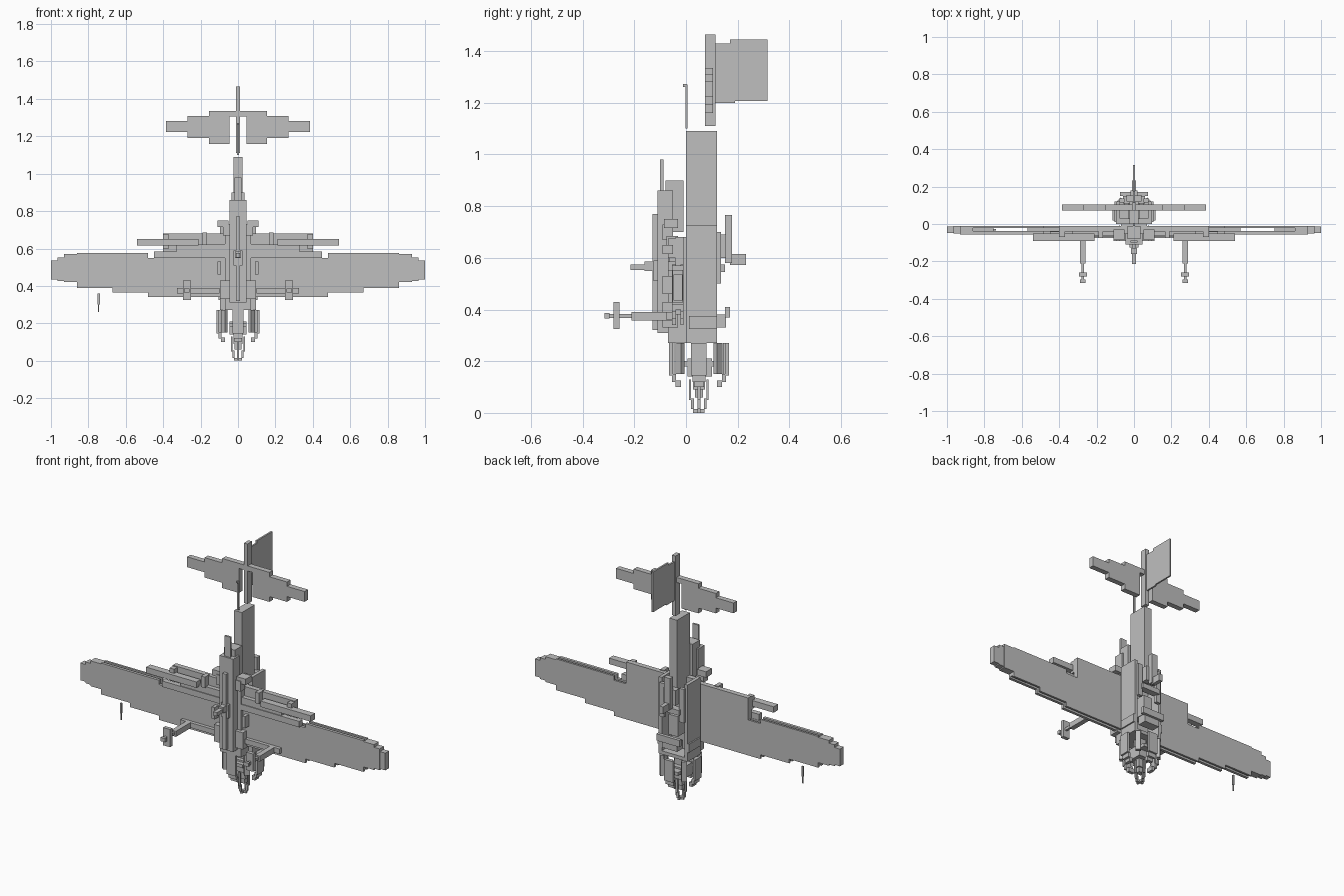
import bpy
import bmesh
from math import cos, sin, tau
from mathutils import Matrix, Vector

cube = bpy.data.objects.get("Cube")
if cube:
    bpy.data.objects.remove(cube, do_unlink=True)

grey = bpy.data.materials.new("plain grey")
grey.use_nodes = True
grey.diffuse_color = (.52, .52, .52, 1)
grey.node_tree.nodes["Principled BSDF"].inputs["Base Color"].default_value = grey.diffuse_color


def add_cube(bm, center, size, turn=0):
    """Add a box of the given size, turned about the vertical axis."""
    matrix = Matrix.Translation(center) @ Matrix.Rotation(turn, 4, "Z") @ Matrix.Diagonal((*size, 1))
    bmesh.ops.create_cube(bm, size=1, matrix=matrix)


def finish(name, bm):
    """Turn the working mesh into a grey object."""
    mesh = bpy.data.meshes.new(name)
    bm.to_mesh(mesh)
    bm.free()
    mesh.materials.append(grey)
    part = bpy.data.objects.new(name, mesh)
    bpy.context.collection.objects.link(part)
    return part


def block(name, left, right, front, back, bottom, top):
    """Make one box from its six sides."""
    low, high = Vector((left, front, bottom)), Vector((right, back, top))
    bm = bmesh.new()
    add_cube(bm, (low + high) / 2, high - low)
    return finish(name, bm)


def beam(name, width, **sides):
    """Make a box centred across the model."""
    block(name, left=-width / 2, right=width / 2, **sides)


def pair(name, inner, outer, **sides):
    """Make a box and its mirror image on the other side."""
    part = block(name, left=inner, right=outer, **sides)
    part.modifiers.new("mirror", "MIRROR")


def ring(name, count, radius, width, depth, bottom, top):
    """Make boxes standing in a circle around the nose axis."""
    bm = bmesh.new()
    for index in range(count):
        angle = tau * index / count
        center = (radius * cos(angle), radius * sin(angle) + nose_y, (bottom + top) / 2)
        add_cube(bm, center, (depth, width, top - bottom), angle)
    finish(name, bm)


nose_y = .05

# Hollow wings: two stepped skins, closed by ribs and solid tips
for side, front, back in (("front", -.055, -.038), ("back", -.022, -.01)):
    for step, section in enumerate(("root", "middle", "outer")):
        outer = .48 + .19 * step
        pair(f"{side}_{section}_wing_skin", inner=outer - .19 if step else 0, outer=outer,
             front=front, back=back, bottom=.34 + .025 * step, top=.575 if step else .55)
beam("wing_spar", width=1.14, front=-.05, back=-.015, bottom=.38, top=.54)
pair("wing_end_rib", inner=.75, outer=.86, front=-.05, back=-.015, bottom=.4, top=.56)
for step, section in enumerate(("broad", "middle", "narrow")):
    pair(f"{section}_wing_tip", inner=.86, outer=.93 + .035 * step, front=-.055 + .003 * step,
         back=-.01 - .002 * step, bottom=.42 + .007 * step, top=.57 - .017 * step)

# Flaps along the upper wing edge
beam("lower_flap_strip", width=.9, front=-.07, back=-.04, bottom=.55, top=.585)
beam("upper_flap_strip", width=.66, front=-.065, back=-.02, bottom=.58, top=.625)
beam("flap_plate", width=.8, front=-.04, back=-.01, bottom=.54, top=.68)
pair("flap_rod", inner=.21, outer=.54, front=-.09, back=-.05, bottom=.615, top=.65)
pair("flap_inner_post", inner=.165, outer=.19, front=-.075, back=-.03, bottom=.62, top=.685)
pair("flap_outer_post", inner=.37, outer=.4, front=-.07, back=-.02, bottom=.6, top=.675)

# Wing guns
pair("gun_body", inner=.26, outer=.29, front=-.21, back=-.05, bottom=.357, top=.39)
pair("gun_barrel", inner=.268, outer=.282, front=-.3, back=-.2, bottom=.367, top=.383)
pair("gun_bracket", inner=.25, outer=.295, front=-.28, back=-.258, bottom=.325, top=.43)
pair("gun_muzzle", inner=.258, outer=.288, front=-.315, back=-.297, bottom=.365, top=.387)
pair("gun_rail", inner=.1, outer=.325, front=-.075, back=-.045, bottom=.36, top=.39)

# Belly and keel
beam("belly", width=.09, front=-.11, back=-.05, bottom=.31, top=.86)
beam("belly_bed", width=.14, front=-.07, back=0, bottom=.27, top=.68)
beam("belly_saddle", width=.19, front=-.09, back=-.03, bottom=.33, top=.43)
beam("belly_tail", width=.07, front=-.08, back=-.01, bottom=.7, top=.9)
beam("belly_tail_blade", width=.04, front=-.1, back=-.088, bottom=.86, top=.98)
beam("keel", width=.024, front=-.13, back=-.11, bottom=.32, top=.77)
beam("keel_collar", width=.05, front=-.125, back=-.1, bottom=.51, top=.59)
beam("keel_mount", width=.03, front=-.16, back=-.12, bottom=.55, top=.585)
beam("keel_rod", width=.024, front=-.215, back=-.13, bottom=.553, top=.575)
pair("belly_upper_lug", inner=.05, outer=.11, front=-.085, back=-.03, bottom=.715, top=.75)
pair("belly_middle_lug", inner=.04, outer=.08, front=-.09, back=-.05, bottom=.67, top=.73)
pair("belly_lower_lug", inner=.09, outer=.11, front=-.09, back=-.05, bottom=.46, top=.53)

# Fuselage walls, floor and tall spine
pair("fuselage_side", inner=.075, outer=.095, front=0, back=.12, bottom=.27, top=.725)
pair("side_panel", inner=.09, outer=.103, front=.012, back=.12, bottom=.325, top=.375)
pair("cockpit_rail", inner=.05, outer=.08, front=.115, back=.135, bottom=.5, top=.7)
beam("spine", width=.05, front=0, back=.12, bottom=.62, top=1.09)
beam("fuselage_floor", width=.156, front=0, back=.12, bottom=.27, top=.29)
beam("fuselage_inner_wall", width=.156, front=0, back=.03, bottom=.29, top=.72)

# Cockpit and engine fittings
beam("cockpit_shelf", width=.12, front=.11, back=.15, bottom=.545, top=.575)
beam("cockpit_seat", width=.08, front=.12, back=.155, bottom=.6, top=.69)
beam("cockpit_frame", width=.04, front=.15, back=.178, bottom=.58, top=.765)
beam("cockpit_sight", width=.024, front=.17, back=.232, bottom=.573, top=.615)
beam("engine_block", width=.1, front=.1, back=.155, bottom=.33, top=.38)
beam("engine_bar", width=.15, front=.15, back=.17, bottom=.37, top=.41)
beam("engine_mount", width=.06, front=.03, back=.12, bottom=.4, top=.52)

# Nose hub and crossing collars
beam("nose_hub", width=.05, front=.028, back=.073, bottom=.09, top=.28)
beam("nose_collar", width=.09, front=.005, back=.1, bottom=.14, top=.21)
beam("nose_crossbar", width=.09, front=-.02, back=.14, bottom=.18, top=.2)
beam("nose_tip", width=.036, front=.035, back=.065, bottom=.06, top=.1)

# Curled cowl petals and spinner claws around the nose
ring("cowl_petals", count=4, radius=.108, width=.06, depth=.015, bottom=.145, top=.27)
ring("cowl_corner_petals", count=8, radius=.104, width=.03, depth=.02, bottom=.15, top=.27)
ring("cowl_petal_bends", count=4, radius=.097, width=.05, depth=.015, bottom=.12, top=.15)
ring("cowl_petal_feet", count=4, radius=.08, width=.04, depth=.02, bottom=.1, top=.125)
ring("spinner_claws", count=4, radius=.034, width=.012, depth=.008, bottom=.05, top=.13)
ring("spinner_claw_bends", count=4, radius=.025, width=.012, depth=.01, bottom=.015, top=.055)
ring("spinner_claw_feet", count=4, radius=.012, width=.012, depth=.02, bottom=0, top=.015)

# Tail: stepped stabilizer slotted beside the post, with a thin fin
for step, section in enumerate(("root", "middle", "tip")):
    pair(f"{section}_tailplane", inner=.045 if step == 0 else .15, outer=.155 + .115 * step,
         front=.073, back=.105, bottom=1.16 + .031 * step, top=1.335 - .026 * step)
beam("tailplane_bridge", width=.1, front=.073, back=.105, bottom=1.305, top=1.335)
beam("tail_post", width=.024, front=.073, back=.115, bottom=1.11, top=1.465)
beam("fin_root", width=.01, front=.11, back=.19, bottom=1.2, top=1.43)
beam("fin", width=.01, front=.17, back=.315, bottom=1.207, top=1.445)
beam("tail_strut", width=.012, front=-.002, back=.006, bottom=1.1, top=1.27)
beam("tail_strut_cap", width=.012, front=-.012, back=.004, bottom=1.262, top=1.272)

# Air speed probe under the right wing
block("probe_tube", left=-.75, right=-.739, front=-.036, back=-.026, bottom=.3, top=.36)
block("probe_needle", left=-.748, right=-.742, front=-.034, back=-.028, bottom=.26, top=.3)
